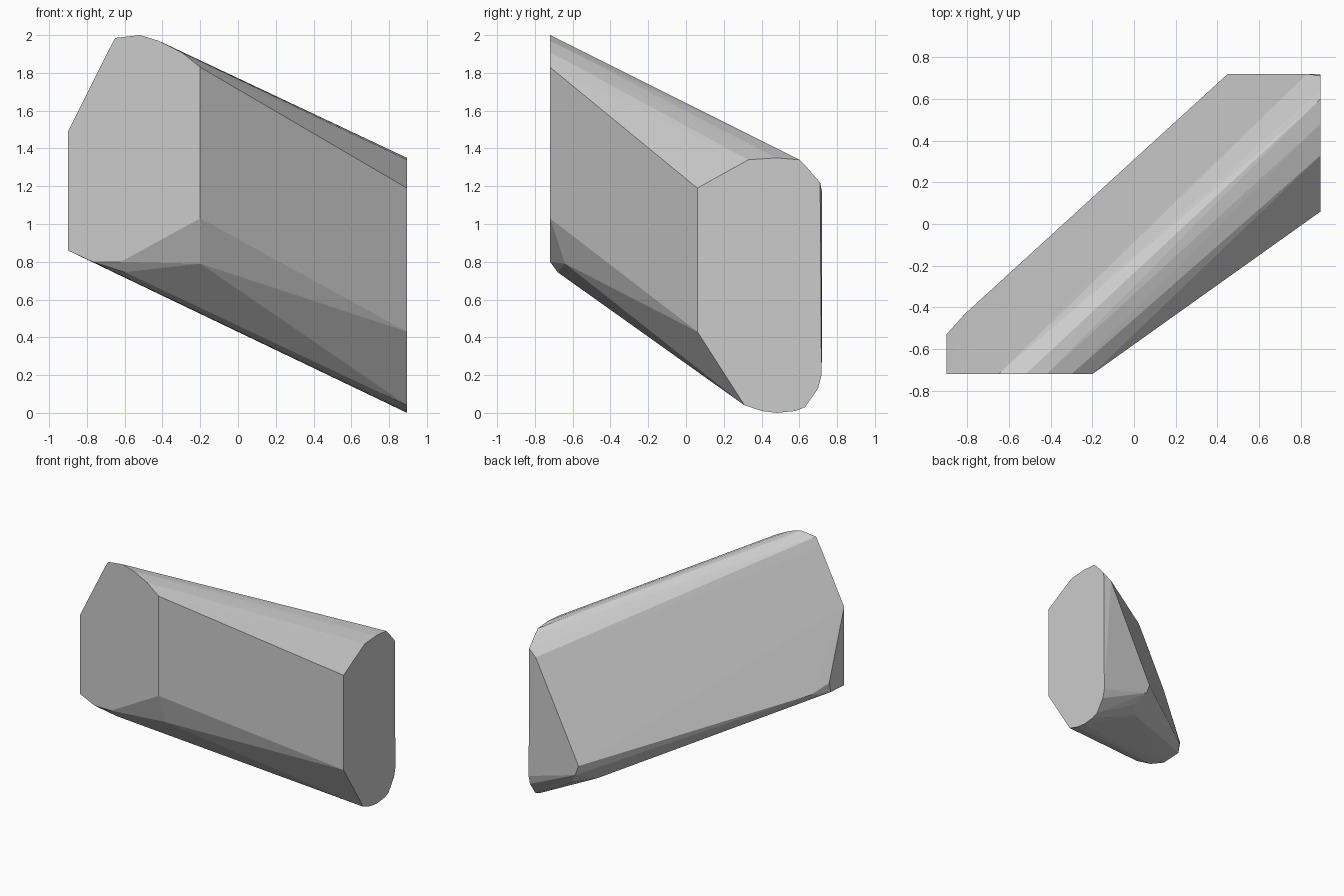
import bpy, bmesh

if "Cube" in bpy.data.objects:
    bpy.data.objects.remove(bpy.data.objects["Cube"])

# cut end facing the front (y = -0.72), as x, z
FRONT = [(-0.9, 0.86), (-0.9, 1.49), (-0.69, 1.91), (-0.65, 1.985), (-0.52, 2.0),
         (-0.42, 1.97), (-0.30, 1.91), (-0.2, 1.83), (-0.2, 1.03), (-0.62, 0.8), (-0.77, 0.8)]
# cut end facing right (x = 0.89), as y, z
RIGHT = [(0.06, 0.43), (0.06, 1.19), (0.33, 1.34), (0.48, 1.35), (0.6, 1.34),
         (0.64, 1.30), (0.71, 1.22), (0.717, 0.2), (0.70, 0.13), (0.63, 0.03),
         (0.58, 0.01), (0.48, 0.0), (0.40, 0.01), (0.31, 0.04)]
# remaining corners: lower bevels, left facet, back facet
CORNERS = [(-0.2, -0.64, 0.79), (-0.6, -0.68, 0.745), (-0.9, -0.53, 0.95), (-0.9, -0.55, 0.87),
           (-0.81, -0.43, 0.87), (0.45, 0.72, 0.40), (0.48, 0.72, 0.32), (0.83, 0.72, 1.17),
           (0.42, 0.52, 0.235), (0.55, 0.66, 0.22)]

points = [(x, -0.72, z) for x, z in FRONT] + [(0.895, y, z) for y, z in RIGHT] + CORNERS

# wrap the corners in a convex faceted block
bm = bmesh.new()
for p in points:
    bm.verts.new(p)
hull = bmesh.ops.convex_hull(bm, input=bm.verts)
loose = {v for v in hull["geom_interior"] + hull["geom_unused"] if isinstance(v, bmesh.types.BMVert)}
bmesh.ops.delete(bm, geom=list(loose), context='VERTS')
bmesh.ops.dissolve_limit(bm, angle_limit=0.01, verts=bm.verts, edges=bm.edges)
bmesh.ops.recalc_face_normals(bm, faces=bm.faces)

mesh = bpy.data.meshes.new("slanted_block")
bm.to_mesh(mesh)
bm.free()
block = bpy.data.objects.new("slanted_block", mesh)
bpy.context.collection.objects.link(block)

# plain grey
grey = bpy.data.materials.new("plain grey")
grey.diffuse_color = (0.6, 0.6, 0.6, 1)
grey.use_nodes = True
grey.node_tree.nodes["Principled BSDF"].inputs["Base Color"].default_value = grey.diffuse_color
mesh.materials.append(grey)
